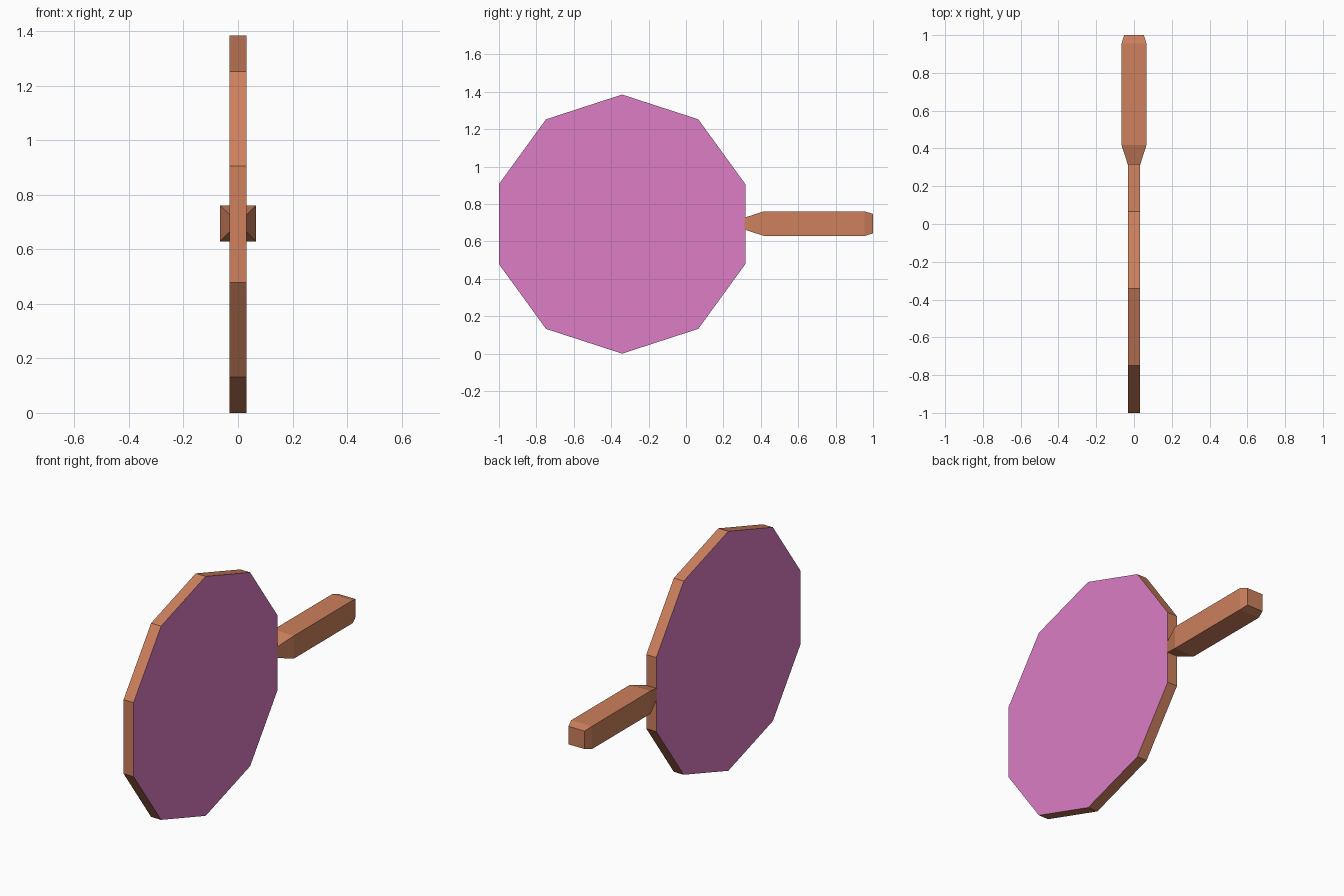
import bpy, bmesh, math

if "Cube" in bpy.data.objects:
    bpy.data.objects.remove(bpy.data.objects["Cube"])


def srgb(r, g, b):
    lin = lambda c: c / 12.92 if c <= 0.04045 else ((c + 0.055) / 1.055) ** 2.4
    return (lin(r / 255), lin(g / 255), lin(b / 255), 1)


def material(name, rgb):
    m = bpy.data.materials.new(name)
    m.diffuse_color = srgb(*rgb)
    m.use_nodes = True
    m.node_tree.nodes["Principled BSDF"].inputs["Base Color"].default_value = m.diffuse_color
    return m


wood = material("wood_orange", (205, 128, 93))
pink = material("pink_rubber", (220, 125, 196))


def loft(name, rings, mats):
    """Skin a list of matching closed rings and cap both ends."""
    bm = bmesh.new()
    loops = [[bm.verts.new(p) for p in ring] for ring in rings]
    n = len(loops[0])
    for a, b in zip(loops, loops[1:]):
        for i in range(n):
            j = (i + 1) % n
            bm.faces.new((a[i], a[j], b[j], b[i]))
    bm.faces.new(loops[0][::-1])
    bm.faces.new(loops[-1])
    bmesh.ops.recalc_face_normals(bm, faces=bm.faces)
    me = bpy.data.meshes.new(name)
    bm.to_mesh(me)
    bm.free()
    for m in mats:
        me.materials.append(m)
    ob = bpy.data.objects.new(name, me)
    bpy.context.collection.objects.link(ob)
    return ob


# Ten-sided paddle head with wooden rim and pink flat sides
R = 0.6925
CY = -1 + R * math.cos(math.radians(18))
head = loft("paddle_head", [
    [(x, CY + R * math.sin(k * math.tau / 10), R + R * math.cos(k * math.tau / 10))
     for k in range(10)]
    for x in (-0.032, 0.032)], [wood, pink])
for f in head.data.polygons:
    f.material_index = 1 if abs(f.normal.x) > 0.9 else 0

# Square handle, tapered at the neck and bevelled at the end
HZ = 0.695
sections = [(0.312, 0.032), (0.418, 0.066), (0.955, 0.066), (1.0, 0.052)]
loft("handle", [
    [(sx * h, y, HZ + sz * h) for sx, sz in ((-1, -1), (1, -1), (1, 1), (-1, 1))]
    for y, h in sections], [wood])
